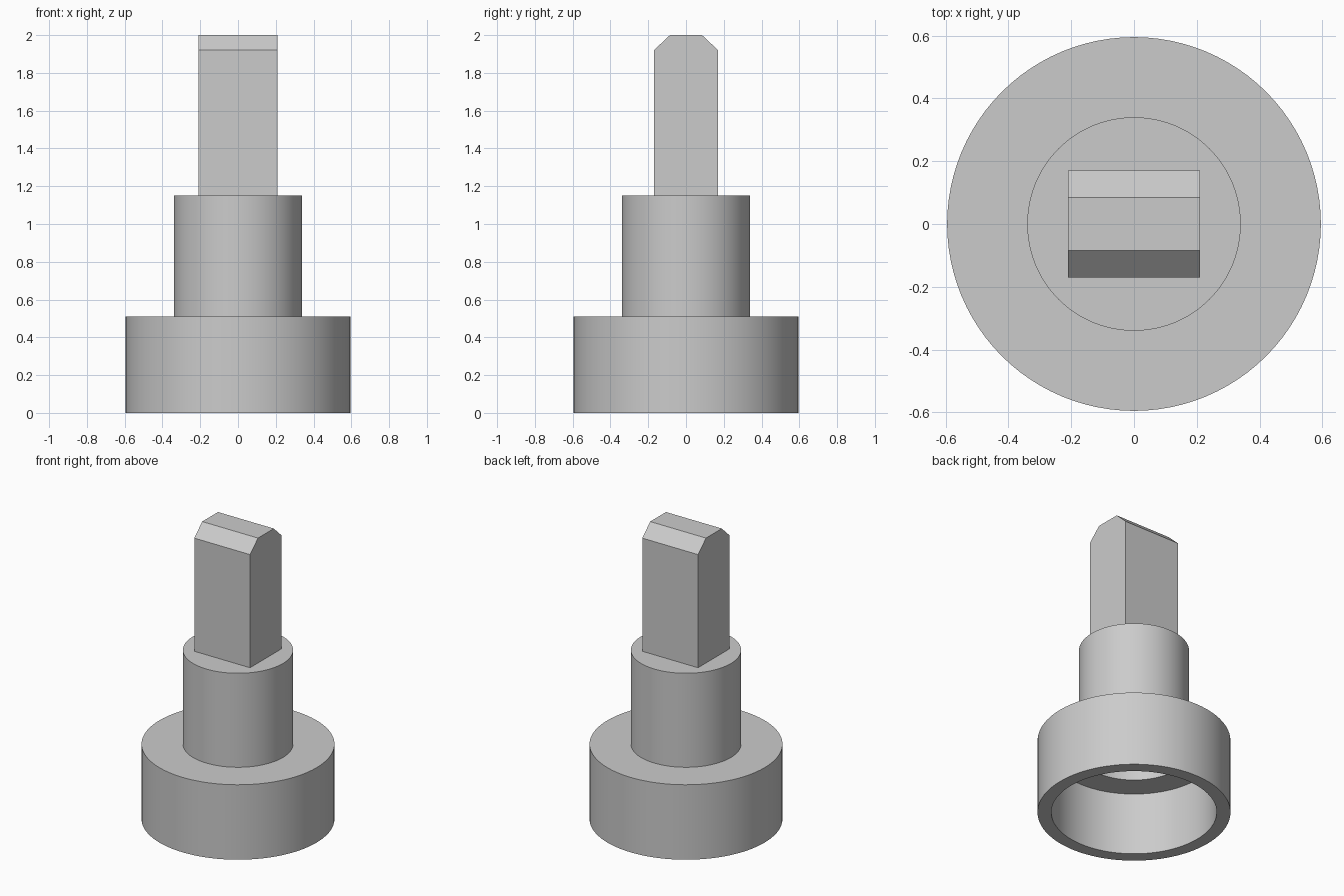
import bpy
import bmesh
import math

if "Cube" in bpy.data.objects:
    bpy.data.objects.remove(bpy.data.objects["Cube"])

grey = bpy.data.materials.new("plain grey")
grey.use_nodes = True
COLOUR = (0.6, 0.6, 0.6, 1)
grey.diffuse_color = COLOUR
grey.node_tree.nodes["Principled BSDF"].inputs["Base Color"].default_value = COLOUR


def add_object(name, bm, smooth=False):
    bmesh.ops.recalc_face_normals(bm, faces=bm.faces)
    mesh = bpy.data.meshes.new(name)
    bm.to_mesh(mesh)
    bm.free()
    mesh.materials.append(grey)
    obj = bpy.data.objects.new(name, mesh)
    bpy.context.collection.objects.link(obj)
    if smooth:
        bpy.ops.object.select_all(action="DESELECT")
        obj.select_set(True)
        bpy.context.view_layer.objects.active = obj
        bpy.ops.object.shade_smooth_by_angle(angle=math.radians(30))
    return obj


def lathe(name, profile, steps=96):
    """Spin a (radius, height) profile around the vertical axis."""
    bm = bmesh.new()
    verts = [bm.verts.new((r, 0, z)) for r, z in profile]
    edges = [bm.edges.new(pair) for pair in zip(verts, verts[1:])]
    bmesh.ops.spin(bm, geom=verts + edges, cent=(0, 0, 0), axis=(0, 0, 1),
                   angle=math.tau, steps=steps)
    bmesh.ops.remove_doubles(bm, verts=bm.verts, dist=0.0001)
    return add_object(name, bm, smooth=True)


# Stepped collar and shaft, hollow underneath with a recess in the ceiling
SHAFT, COLLAR, WALL = 0.34, 0.595, 0.085
STEP, TOP = 0.51, 1.15
lathe("collar_and_shaft", [
    (0, TOP), (SHAFT, TOP), (SHAFT, STEP), (COLLAR, STEP), (COLLAR, 0),
    (COLLAR - WALL, 0), (COLLAR - WALL, STEP - WALL),
    (SHAFT - 0.003, STEP - WALL), (SHAFT - 0.003, STEP), (0, STEP)])

# Flat blade with two bevelled top edges
bm = bmesh.new()
outline = [(-0.17, TOP), (0.17, TOP), (0.17, 1.92), (0.085, 2),
           (-0.085, 2), (-0.17, 1.92)]
face = bm.faces.new([bm.verts.new((-0.21, y, z)) for y, z in outline])
side = bmesh.ops.extrude_face_region(bm, geom=[face])["geom"]
bmesh.ops.translate(bm, vec=(0.42, 0, 0),
                    verts=[v for v in side if isinstance(v, bmesh.types.BMVert)])
add_object("blade", bm)
